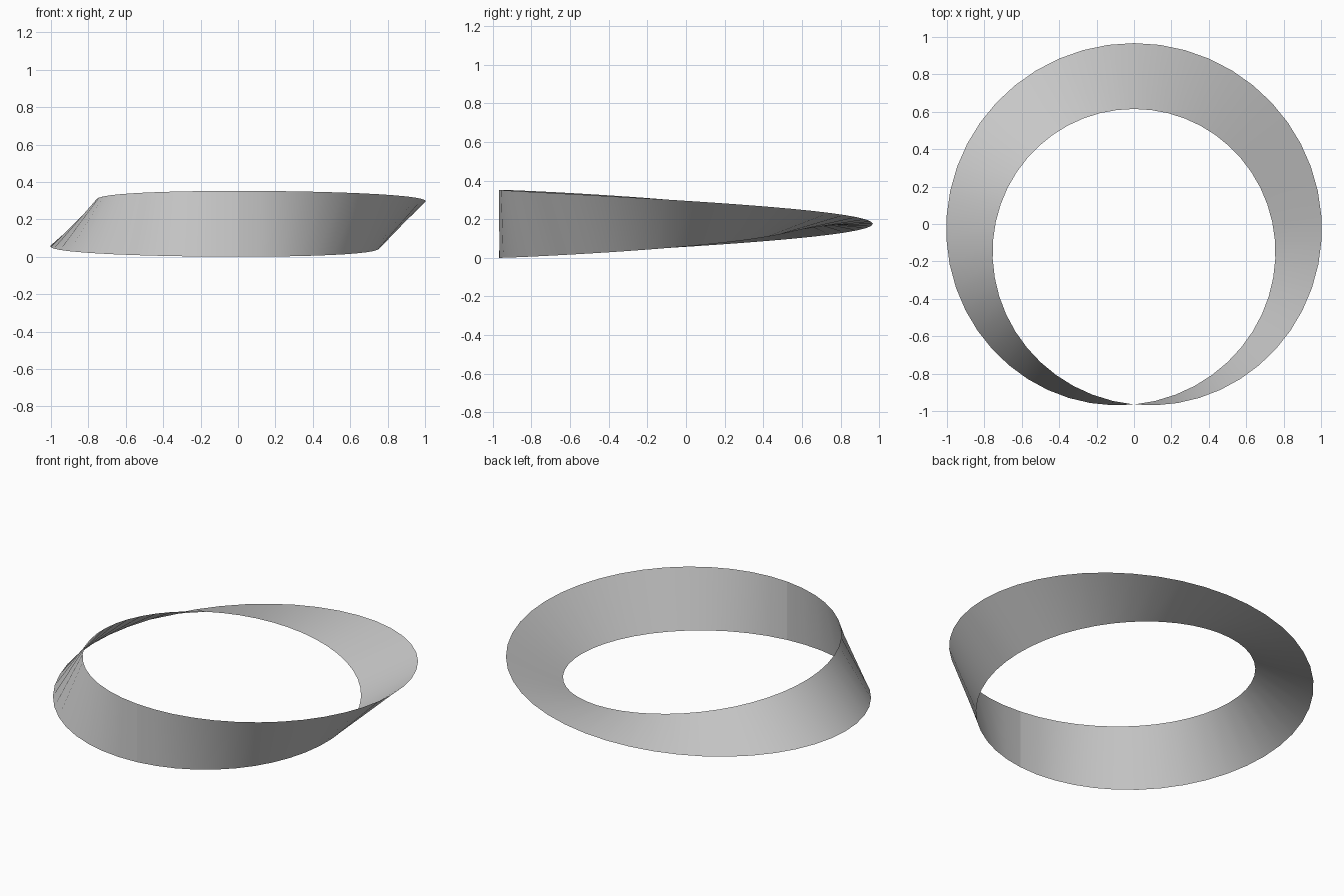
import bpy, bmesh
from math import sin, cos, pi
from mathutils import Vector

cube = bpy.data.objects.get("Cube")
if cube:
    bpy.data.objects.remove(cube, do_unlink=True)

RADIUS = 0.878       # centre line of the band
HALF_WIDTH = 0.176
SEGMENTS = 48
CENTRE = Vector((0, RADIUS - 0.965, HALF_WIDTH))

# Plain grey finish
grey = bpy.data.materials.new("grey")
grey.use_nodes = True
colour = (0.6, 0.6, 0.6, 1)
grey.diffuse_color = colour
grey.node_tree.nodes["Principled BSDF"].inputs["Base Color"].default_value = colour


def cross_section(bm, turn):
    """Straight rung of the band, tilted by half of its turn around the ring."""
    outward = Vector((sin(turn), -cos(turn), 0))
    tilt = outward * sin(turn / 2) + Vector((0, 0, cos(turn / 2)))
    middle = CENTRE + outward * RADIUS
    return [bm.verts.new(middle + tilt * side * HALF_WIDTH) for side in (-1, 1)]


# Half-twisted band: upright at the front, flat at the back, open seam at the front
bm = bmesh.new()
rungs = [cross_section(bm, 2 * pi * i / SEGMENTS) for i in range(SEGMENTS + 1)]
for (a, b), (c, d) in zip(rungs, rungs[1:]):
    bm.faces.new((a, c, d, b)).smooth = True

mesh = bpy.data.meshes.new("twisted_band")
bm.to_mesh(mesh)
bm.free()
mesh.materials.append(grey)
band = bpy.data.objects.new("twisted_band", mesh)
bpy.context.collection.objects.link(band)
